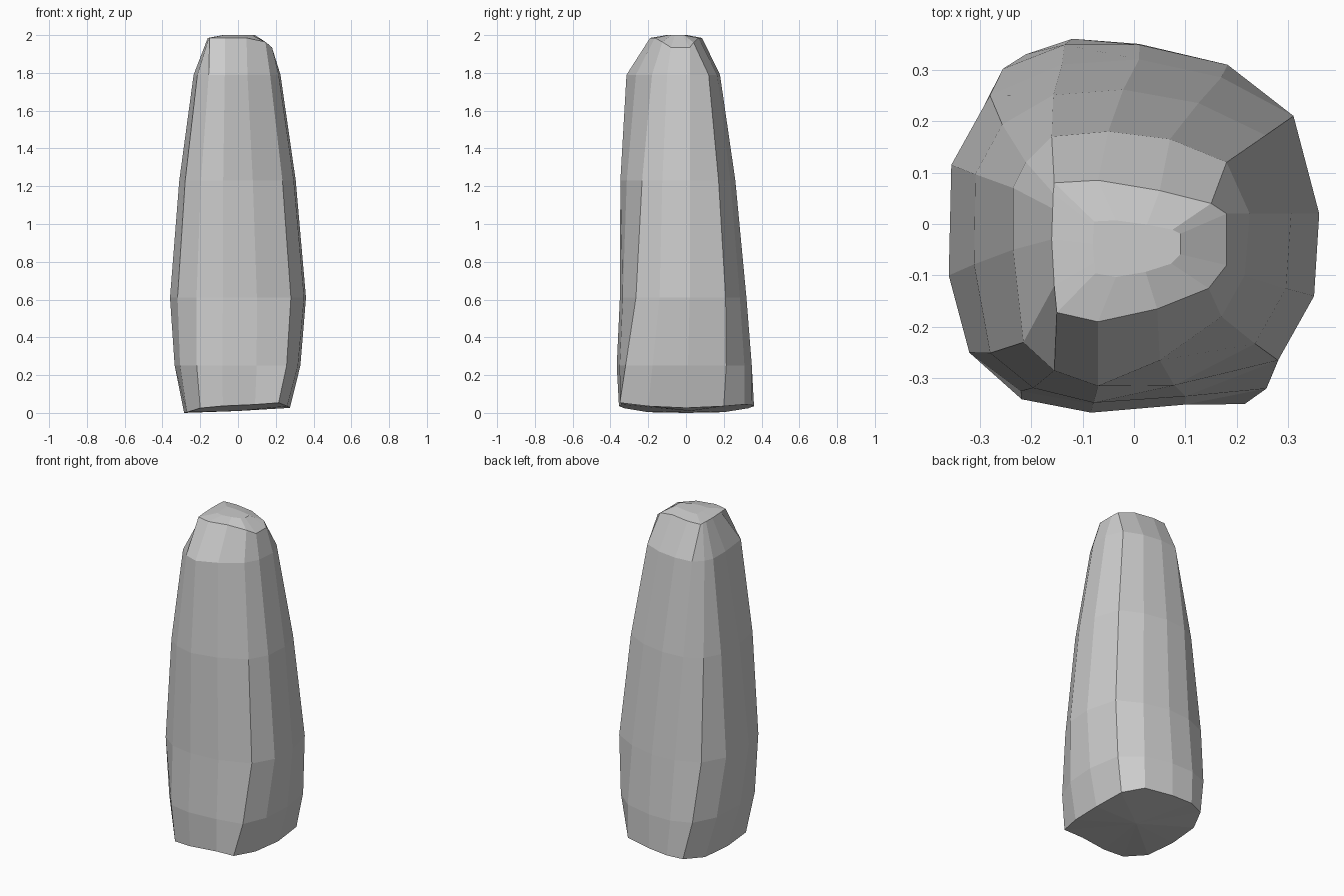
import bpy, bmesh

if "Cube" in bpy.data.objects:
    bpy.data.objects.remove(bpy.data.objects["Cube"])

# Key cross-sections, clockwise from the back-left: base, belly, shoulder, top
base = [(-.12, .36), (.01, .35), (.18, .31), (.26, .2), (.275, 0), (.26, -.2), (.215, -.35),
        (.09, -.34), (-.08, -.355), (-.2, -.33), (-.27, -.2), (-.285, 0), (-.27, .2), (-.21, .33)]
belly = [(-.14, .31), (.01, .32), (.17, .285), (.31, .21), (.36, .02), (.35, -.14), (.28, -.265),
         (.1, -.335), (-.08, -.35), (-.22, -.325), (-.32, -.25), (-.36, -.1), (-.355, .115), (-.28, .25)]
shoulder = [(-.16, .17), (-.05, .18), (.07, .165), (.18, .12), (.225, .02), (.215, -.1), (.17, -.18),
            (.05, -.265), (-.07, -.315), (-.155, -.285), (-.215, -.23), (-.235, -.05), (-.235, .07), (-.21, .12)]
top = [(-.155, .08), (-.07, .085), (.05, .065), (.15, .04), (.18, .02), (.18, -.08), (.145, -.125),
       (.045, -.165), (-.07, -.19), (-.15, -.172), (-.155, -.12), (-.16, -.03), (-.158, .03), (-.157, .06)]


def blend(a, b, t, bulge):
    return [((p[0] * (1 - t) + q[0] * t) * bulge, (p[1] * (1 - t) + q[1] * t) * bulge)
            for p, q in zip(a, b)]


def level(section, z):
    return [(x, y, z) for x, y in section]


# Stack of rings with a wavy underside and a top that slopes down to the right
rings = [
    [(x, y, max(0, .01 + .06 * x + .25 * y * y)) for x, y in base],
    level(blend(base, belly, .5, 1.04), .25),
    level(belly, .61),
    level(blend(belly, shoulder, .5, 1.045), 1.23),
    level(shoulder, 1.79),
    [(x, y, 1.985 - 5 * max(0, x - .08) ** 2) for x, y in top],
    [(x * .5, -.045 + (y + .045) * .4, 2.0) for x, y in top],
]

bm = bmesh.new()
loops = [[bm.verts.new(co) for co in ring] for ring in rings]
n = len(base)
for lower, upper in zip(loops, loops[1:]):
    for i in range(n):
        j = (i + 1) % n
        bm.faces.new((lower[i], lower[j], upper[j], upper[i]))

# Top cap and fanned underside
bm.faces.new(loops[-1])
middle = bm.verts.new((0, .02, .01))
for i in range(n):
    bm.faces.new((loops[0][i], middle, loops[0][(i + 1) % n]))
bmesh.ops.recalc_face_normals(bm, faces=bm.faces)

mesh = bpy.data.meshes.new("standing_stone")
bm.to_mesh(mesh)
bm.free()
bpy.context.collection.objects.link(bpy.data.objects.new("standing_stone", mesh))
